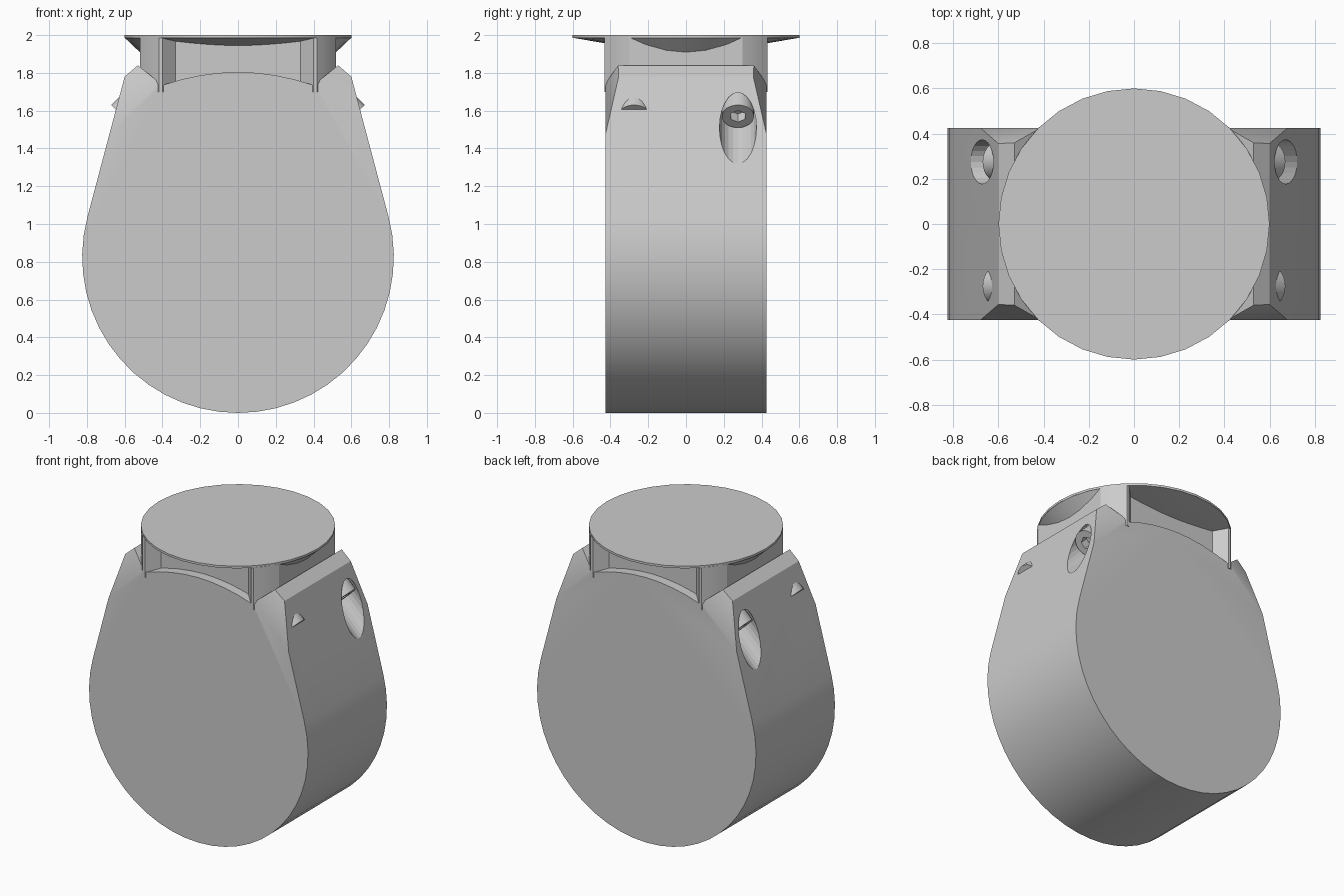
import bpy, bmesh
from math import sin, cos, radians, atan2, pi
from mathutils import Vector, Matrix

cube = bpy.data.objects.get("Cube")
if cube:
    bpy.data.objects.remove(cube, do_unlink=True)

grey = bpy.data.materials.new("plain grey")
grey.use_nodes = True
COLOUR = (0.6, 0.6, 0.6, 1)
grey.diffuse_color = COLOUR
grey.node_tree.nodes["Principled BSDF"].inputs["Base Color"].default_value = COLOUR


def finish(bm, name, angle=30):
    bmesh.ops.recalc_face_normals(bm, faces=bm.faces)
    mesh = bpy.data.meshes.new(name)
    bm.to_mesh(mesh)
    bm.free()
    obj = bpy.data.objects.new(name, mesh)
    bpy.context.collection.objects.link(obj)
    mesh.materials.append(grey)
    bpy.ops.object.select_all(action="DESELECT")
    obj.select_set(True)
    bpy.context.view_layer.objects.active = obj
    if angle:
        bpy.ops.object.shade_smooth_by_angle(angle=radians(angle))
    return obj


def prism(points, offset):
    """Extrude a closed outline along the offset vector."""
    bm = bmesh.new()
    face = bm.faces.new([bm.verts.new(p) for p in points])
    out = bmesh.ops.extrude_face_region(bm, geom=[face])
    verts = [v for v in out["geom"] if isinstance(v, bmesh.types.BMVert)]
    bmesh.ops.translate(bm, vec=offset, verts=verts)
    return bm


def clip(bm, point, normal):
    """Cut away everything on the normal's side and cap the hole."""
    out = bmesh.ops.bisect_plane(bm, geom=bm.verts[:] + bm.edges[:] + bm.faces[:],
                                 plane_co=point, plane_no=normal, clear_outer=True)
    edges = [e for e in out["geom_cut"] if isinstance(e, bmesh.types.BMEdge)]
    bmesh.ops.holes_fill(bm, edges=edges)


def frustum(r_low, r_high, z_low, z_high, sides=32):
    bm = bmesh.new()
    bmesh.ops.create_cone(bm, cap_ends=True, segments=sides, radius1=r_low, radius2=r_high,
                          depth=z_high - z_low,
                          matrix=Matrix.Translation((0, 0, (z_low + z_high) / 2)))
    return bm


def cut(obj, cutter):
    mod = obj.modifiers.new("cut", "BOOLEAN")
    mod.operation, mod.solver, mod.object = "DIFFERENCE", "EXACT", cutter
    cutter.hide_render = True
    cutter.hide_set(True)


# Body: round base, tapering flanks, shoulders and a dipped, arched top
R, HALF = 0.825, 0.425
half = [(R * sin(radians(a)), R - R * cos(radians(a))) for a in range(0, 106, 7)]
half += [(0.6, 1.78), (0.53, 1.84), (0.40, 1.735), (0.3, 1.765), (0.2, 1.787), (0.1, 1.8)]
outline = half + [(0, 1.805)] + [(-x, z) for x, z in reversed(half[1:])]
bm = prism([(x, -HALF, z) for x, z in outline], (0, 2 * HALF, 0))
for sx in (-1, 1):
    for sy in (-1, 1):
        clip(bm, (0.42 * sx, HALF * sy, 1.74), (sx, 3.2 * sy, 1))
body = finish(bm, "body")

# Neck: round column with flattened sides and a recess at front and back
start, end = atan2(0.3, 0.52), atan2(0.43, 0.418)
quarter = [(0.6 * cos(start + (end - start) * i / 4), 0.6 * sin(start + (end - start) * i / 4))
           for i in range(5)] + [(0.4, 0.43), (0.33, 0.36)]
upper = quarter + [(-x, y) for x, y in reversed(quarter)]
ring = upper + [(-x, -y) for x, y in upper]
finish(prism([(x, y, 1.7) for x, y in ring], (0, 0, 0.288)), "neck")

# Flange: thin round plate, shallow underside and steeper side supports
finish(frustum(0.6, 0.6, 1.985, 2.0), "top_plate")
finish(frustum(0.36, 0.6, 1.945, 1.986), "plate_underside")
bm = frustum(0.52, 0.6, 1.91, 1.986)
for sy in (-1, 1):
    clip(bm, (0, 0.3 * sy, 0), (0, sy, 0))
finish(bm, "side_supports")

# Slanted counterbores with socket screws, two on each flank
for sx, side in ((1, "left"), (-1, "right")):
    axis = Vector((sx, 0, -1)).normalized()
    turn = axis.to_track_quat("Z", "Y").to_matrix().to_4x4()
    for sy, end_name in ((-1, "front"), (1, "back")):
        place = Matrix.Translation((0.61 * sx, 0.275 * sy, 1.57)) @ turn
        name = f"{side}_{end_name}"

        bm = frustum(0.098, 0.098, -0.14, 0.5, 24)
        bm.transform(place)
        cut(body, finish(bm, name + "_bore_cutter", 0))

        bm = frustum(0.085, 0.085, -0.15, 0, 24)
        bm.transform(place)
        screw = finish(bm, name + "_screw")
        bm = frustum(0.043, 0.043, -0.06, 0.05, 6)
        bm.transform(place)
        cut(screw, finish(bm, name + "_socket_cutter", 0))
